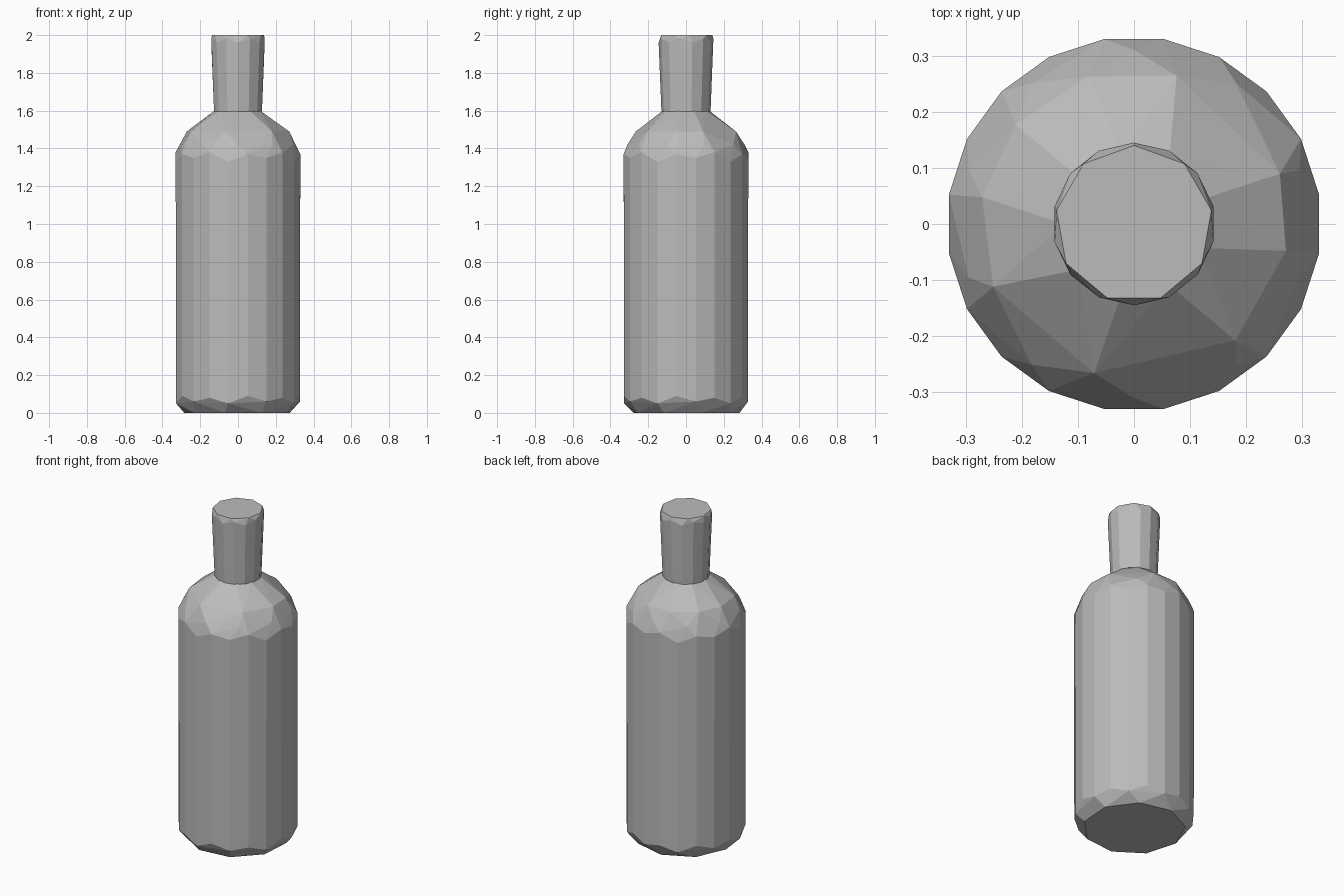
import bpy
import bmesh
from math import cos, sin, radians, tau

cube = bpy.data.objects.get("Cube")
if cube:
    bpy.data.objects.remove(cube)

grey = bpy.data.materials.new("grey")
grey.use_nodes = True
colour = (0.5, 0.5, 0.5, 1)
grey.diffuse_color = colour
grey.node_tree.nodes["Principled BSDF"].inputs["Base Color"].default_value = colour


def ring(radius, heights, sides, turn=0.0):
    """Evenly spaced points whose heights cycle through a list."""
    angles = [turn + tau * i / sides for i in range(sides)]
    return [(radius * cos(a), radius * sin(a), heights[i % len(heights)])
            for i, a in enumerate(angles)]


def faceted_solid(name, points):
    """Wrap rings of differing counts in a hull of irregular flat facets."""
    bm = bmesh.new()
    for p in points:
        bm.verts.new(p)
    result = bmesh.ops.convex_hull(bm, input=bm.verts)
    spare = [g for g in result["geom_interior"] if isinstance(g, bmesh.types.BMVert)]
    bmesh.ops.delete(bm, geom=spare, context='VERTS')
    bmesh.ops.dissolve_limit(bm, angle_limit=radians(0.5),
                             verts=bm.verts, edges=bm.edges)
    bmesh.ops.recalc_face_normals(bm, faces=bm.faces)
    mesh = bpy.data.meshes.new(name)
    bm.to_mesh(mesh)
    bm.free()
    mesh.materials.append(grey)
    obj = bpy.data.objects.new(name, mesh)
    bpy.context.collection.objects.link(obj)
    return obj


# Body: chamfered base, straight wall, faceted shoulder
half_step = tau / 40
shoulder_angles = [107, 74, 19, -10, -49, -105, -156, 170, 140]
shoulder = [(0.275 * cos(radians(a)), 0.275 * sin(radians(a)), 1.49)
            for a in shoulder_angles]
body = (ring(0.285, [0.0], 9, radians(-104))
        + ring(0.332, [0.06, 0.08, 0.05, 0.09], 20, half_step)
        + ring(0.334, [1.35, 1.38, 1.33, 1.37], 20, half_step)
        + ring(0.31, [1.42], 10, 2 * half_step)
        + shoulder
        + ring(0.125, [1.6], 9, radians(20)))
faceted_solid("bottle_body", body)

# Neck: flares slightly upwards, closed flat at the top
neck = (ring(0.13, [1.595], 14, radians(13))
        + ring(0.145, [1.96, 1.98], 14, radians(13))
        + ring(0.14, [2.0], 9, radians(-110)))
faceted_solid("bottle_neck", neck)
